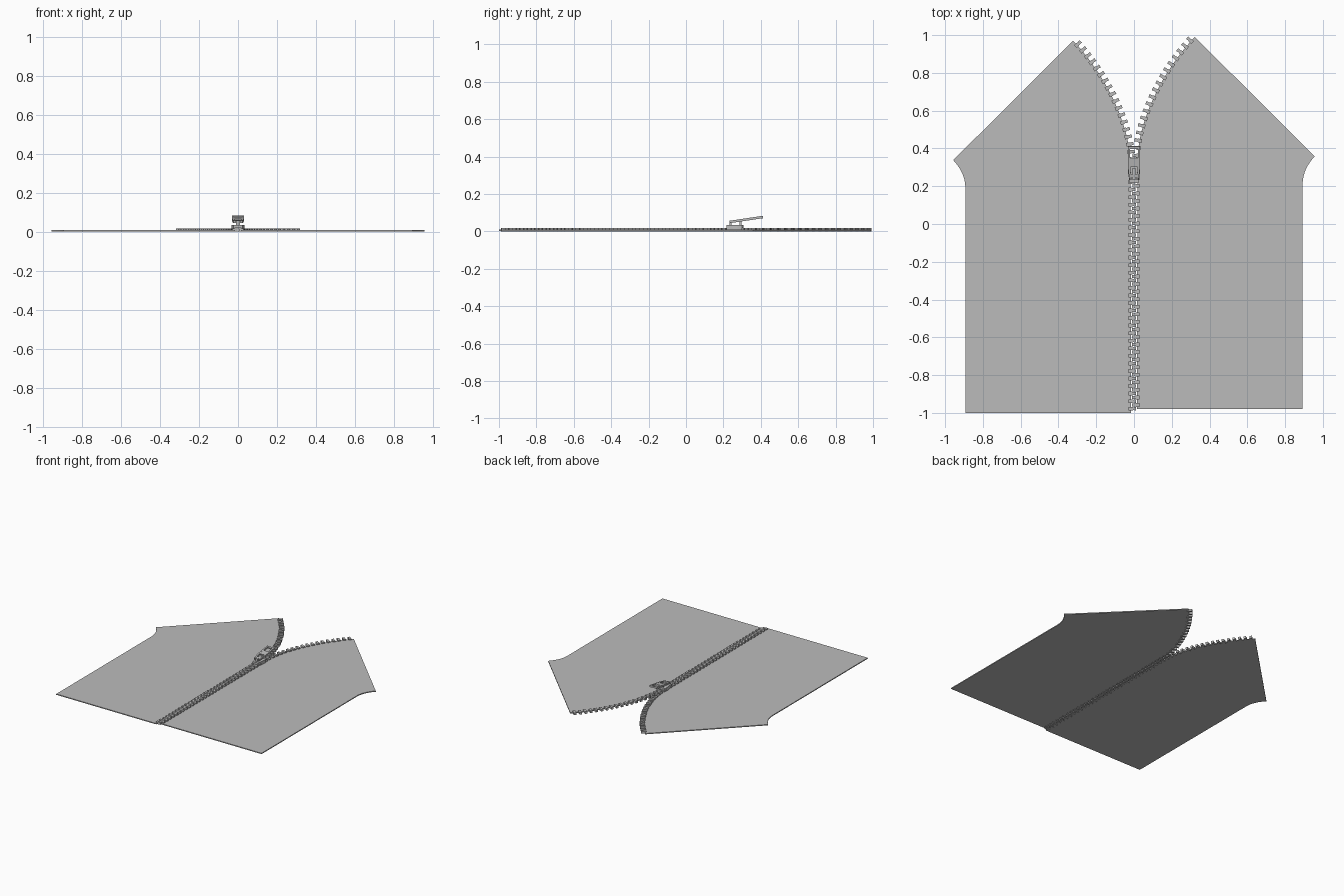
import bpy, bmesh, math
from mathutils import Vector, Matrix
from mathutils.geometry import interpolate_bezier

if "Cube" in bpy.data.objects:
    bpy.data.objects.remove(bpy.data.objects["Cube"])

grey = bpy.data.materials.new("grey")
grey.diffuse_color = (0.5, 0.5, 0.5, 1)
grey.use_nodes = True
grey.node_tree.nodes["Principled BSDF"].inputs["Base Color"].default_value = grey.diffuse_color


def finish(name, bm):
    bmesh.ops.recalc_face_normals(bm, faces=bm.faces)
    mesh = bpy.data.meshes.new(name)
    bm.to_mesh(mesh)
    bm.free()
    mesh.materials.append(grey)
    obj = bpy.data.objects.new(name, mesh)
    bpy.context.collection.objects.link(obj)
    return obj


def prism(bm, outline, z0, z1, matrix=Matrix()):
    """Extrude a flat outline from z0 to z1."""
    low = [bm.verts.new(matrix @ Vector((x, y, z0))) for x, y in outline]
    high = [bm.verts.new(matrix @ Vector((x, y, z1))) for x, y in outline]
    bm.faces.new(low[::-1])
    bm.faces.new(high)
    for i in range(len(low)):
        j = (i + 1) % len(low)
        bm.faces.new((low[i], low[j], high[j], high[i]))


def box(bm, x0, x1, y0, y1, z0, z1, matrix=Matrix()):
    prism(bm, [(x0, y0), (x1, y0), (x1, y1), (x0, y1)], z0, z1, matrix)


def curve(points, n):
    return [p.to_2d() for p in interpolate_bezier(*[Vector((x, y, 0)) for x, y in points], n)]


# Edge that carries the teeth: straight below the slider, curving open above
opening = curve([(0.018, 0.33), (0.03, 0.55), (0.16, 0.80), (0.322, 0.97)], 24)
edge = [Vector((0.016, -1.0))] + opening
armpit = curve([(0.957, 0.338), (0.92, 0.30), (0.895, 0.25), (0.893, 0.20)], 9)
outline = edge + armpit + [Vector((0.893, -1.0))]

# Tooth profile: wide root over the cloth, slightly tapered head
tooth = [(0.012, -0.010), (0.012, 0.010), (-0.004, 0.010), (-0.012, 0.0075),
         (-0.027, 0.009), (-0.027, -0.009), (-0.012, -0.0075), (-0.004, -0.010)]
PITCH = 0.04


def along(points, step, start):
    """Yield evenly spaced positions and directions on a polyline."""
    target, done = start, 0.0
    for a, b in zip(points, points[1:]):
        length = (b - a).length
        while target <= done + length:
            yield a + (b - a) * ((target - done) / length), (b - a).normalized()
            target += step
        done += length


for side, name, shift in ((-1, "left", 0.0), (1, "right", 0.02)):
    # Cloth panel
    bm = bmesh.new()
    prism(bm, [(side * p.x, p.y + shift) for p in outline], 0.002, 0.009)
    finish(name + "_panel", bm)

    # Row of teeth
    bm = bmesh.new()
    for pos, d in along(edge, PITCH, 0.022):
        turn = math.atan2(d.y, d.x) - math.pi / 2
        place = (Matrix.Translation((0, shift, 0)) @ Matrix.Scale(side, 4, (1, 0, 0))
                 @ Matrix.Translation((pos.x, pos.y, 0)) @ Matrix.Rotation(turn, 4, 'Z'))
        prism(bm, tooth, 0.0, 0.017, place)
    finish(name + "_teeth", bm)

# Slider body: tapered top plate with side flanges
half = [(0.024, 0.216), (0.027, 0.245), (0.033, 0.275), (0.033, 0.300), (0.026, 0.308)]
bm = bmesh.new()
prism(bm, half + [(-x, y) for x, y in reversed(half)], 0.019, 0.034)
for s in (-1, 1):
    flange = [(s * x, y) for x, y in half[:4]]
    prism(bm, flange + [(x - s * 0.006, y) for x, y in reversed(flange)], 0.004, 0.02)
finish("slider_body", bm)

# Bridge that holds the pull tab
bm = bmesh.new()
box(bm, -0.009, 0.009, 0.232, 0.243, 0.033, 0.055)
box(bm, -0.009, 0.009, 0.285, 0.297, 0.033, 0.055)
box(bm, -0.009, 0.009, 0.232, 0.297, 0.049, 0.057)
finish("slider_bridge", bm)

# Pull tab: tilted frame with open windows
tilt = Matrix.Translation((0, 0.235, 0.044)) @ Matrix.Rotation(math.radians(8.5), 4, 'X')
bm = bmesh.new()
for s in (-1, 1):
    prism(bm, [(s * 0.014, 0.0), (s * 0.024, 0.0), (s * 0.032, 0.07),
               (s * 0.032, 0.18), (s * 0.020, 0.18), (s * 0.020, 0.07)], 0.0, 0.013, tilt)
for y0, y1 in ((0.012, 0.028), (0.068, 0.118), (0.165, 0.18)):
    box(bm, -0.021, 0.021, y0, y1, 0.001, 0.012, tilt)
finish("pull_tab", bm)
